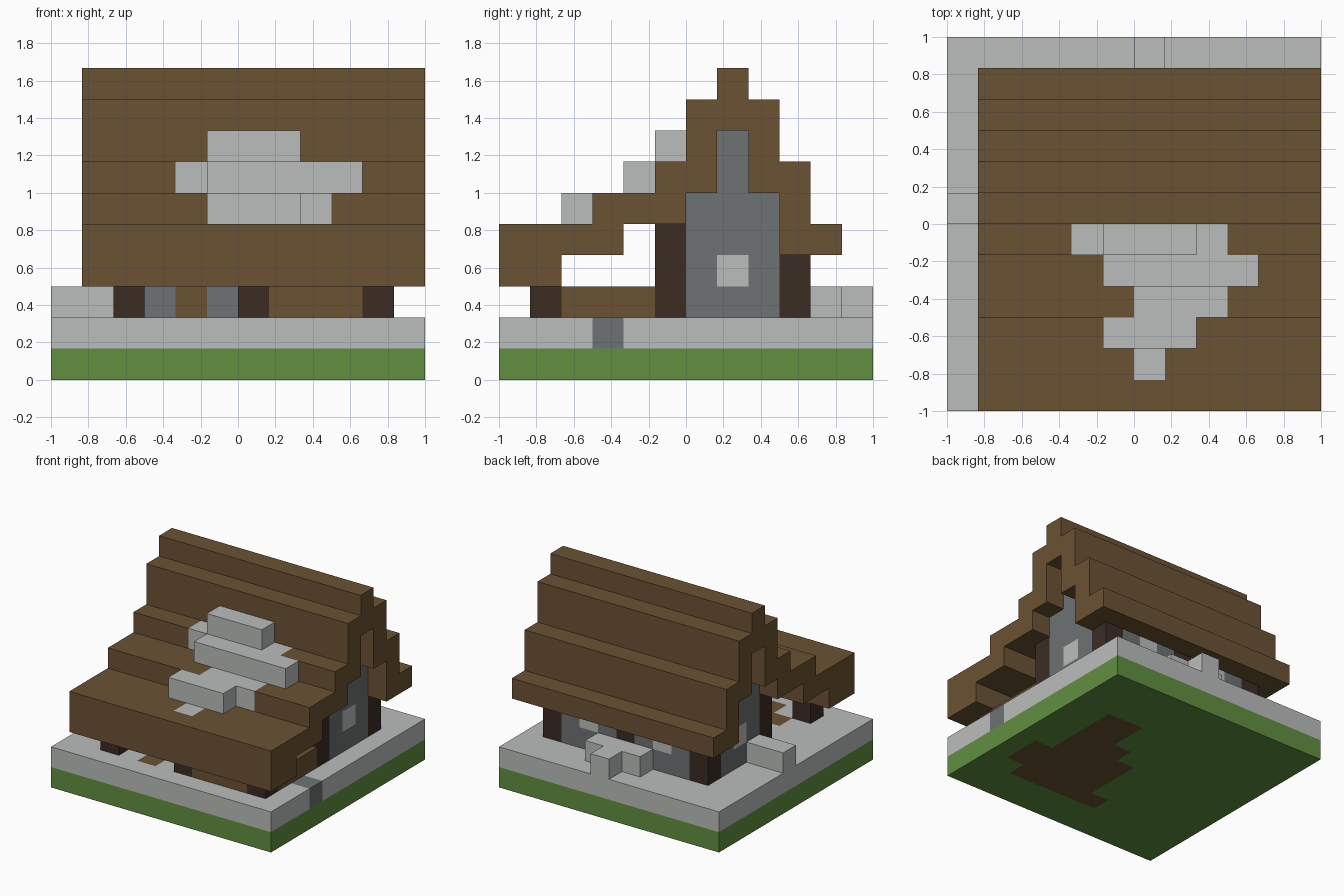
import bpy, bmesh
from mathutils import Vector

if "Cube" in bpy.data.objects:
    bpy.data.objects.remove(bpy.data.objects["Cube"], do_unlink=True)

UNIT = 1 / 6          # edge of one building block
cells = {}            # block position -> part name


def srgb(*rgb):
    return [((c / 255 + 0.055) / 1.055) ** 2.4 for c in rgb] + [1]


def material(name, *rgb):
    m = bpy.data.materials.new(name)
    m.use_nodes = True
    m.diffuse_color = srgb(*rgb)
    m.node_tree.nodes["Principled BSDF"].inputs["Base Color"].default_value = srgb(*rgb)
    return m


GRASS = material("grass_green", 97, 143, 64)
SNOW = material("snow_grey", 187, 190, 188)
WOOD = material("wood_brown", 107, 82, 51)
DARK = material("dark_timber", 60, 44, 36)
STONE = material("stone_grey", 110, 114, 115)


def fill(part, xs, ys, zs):
    """Fill an inclusive range of blocks; later parts replace earlier ones."""
    spans = [s if isinstance(s, tuple) else (s, s) for s in (xs, ys, zs)]
    for x in range(spans[0][0], spans[0][1] + 1):
        for y in range(spans[1][0], spans[1][1] + 1):
            for z in range(spans[2][0], spans[2][1] + 1):
                cells[x, y, z] = part


# Ground slabs with soil patch, path and edge stone
fill("grass_base", (0, 11), (0, 11), 0)
fill("snow_ground", (0, 11), (0, 11), 1)
for ys, xs in [((7, 8), (8, 9)), (6, (7, 9)), (5, (6, 9)), ((3, 4), (6, 10)), (2, (5, 9))]:
    fill("soil_patch", xs, ys, 0)
fill("path", 4, (1, 4), 1)
fill("path", 3, 2, 1)
fill("edge_stone", 11, 3, 1)

# Snow drifts
fill("snow_drift_side", (0, 1), 6, 2)
fill("snow_drift_back", (5, 7), 10, 2)
fill("snow_drift_back", 6, 11, 2)

# Walls: front, back and stepped gables
fill("walls", (2, 10), 5, (2, 4))
fill("walls", (2, 10), 9, (2, 3))
for x in (2, 10):
    fill("walls", x, (6, 8), (2, 5))
    fill("walls", x, 7, (6, 7))

# Timber posts of house and porch
for x in (2, 6, 10):
    fill("house_posts", x, 5, (2, 4))
    fill("house_posts", x, 9, (2, 3))
    fill("porch_posts", x, 1, 2)

# Door, windows and porch railing
fill("door", 4, 5, (2, 3))
for x, y in [(2, 7), (10, 7), (4, 9), (8, 9), (8, 5)]:
    fill("windows", x, y, 3)
fill("porch_railing", (7, 9), 1, 2)
fill("porch_railing", 10, (2, 4), 2)

# Stepped roof: bottom and top block of each row from front to back
roof = [(3, 4), (3, 4), (4, 4), (4, 5), (5, 5), (5, 6), (6, 8), (8, 9), (6, 8), (4, 6), (4, 4)]
for y, zs in enumerate(roof):
    fill("roof", (1, 11), y, zs)

# Snow lying on the roof
for xs, y, z in [((5, 7), 5, 7), (4, 5, 6), (8, 5, 6), ((5, 9), 4, 6),
                 ((6, 8), 3, 5), ((5, 7), 2, 5), (6, 1, 4)]:
    fill("roof_snow", xs, y, z)


def build(part, mat):
    """Make one mesh from the exposed block sides of a part."""
    bm = bmesh.new()
    for cell in [c for c, p in cells.items() if p == part]:
        centre = Vector(cell) + Vector((0.5, 0.5, 0.5))
        for axis in range(3):
            for sign in (-1, 1):
                n = Vector((0, 0, 0))
                n[axis] = sign
                if tuple(int(a + b) for a, b in zip(cell, n)) in cells:
                    continue
                u = Vector((0, 0, 0))
                u[(axis + 1) % 3] = 1
                v = n.cross(u)
                quad = [centre + (n + a * u + b * v) / 2
                        for a, b in ((-1, -1), (1, -1), (1, 1), (-1, 1))]
                bm.faces.new([bm.verts.new(q * UNIT - Vector((1, 1, 0))) for q in quad])
    bmesh.ops.remove_doubles(bm, verts=bm.verts, dist=0.001)
    bmesh.ops.dissolve_limit(bm, angle_limit=0.01, verts=bm.verts, edges=bm.edges)
    mesh = bpy.data.meshes.new(part)
    bm.to_mesh(mesh)
    bm.free()
    mesh.materials.append(mat)
    bpy.context.collection.objects.link(bpy.data.objects.new(part, mesh))


for mat, parts in [
    (GRASS, ["grass_base"]),
    (SNOW, ["snow_ground", "snow_drift_side", "snow_drift_back", "windows", "roof_snow"]),
    (WOOD, ["soil_patch", "path", "door", "porch_railing", "roof"]),
    (DARK, ["house_posts", "porch_posts"]),
    (STONE, ["walls", "edge_stone"]),
]:
    for part in parts:
        build(part, mat)
